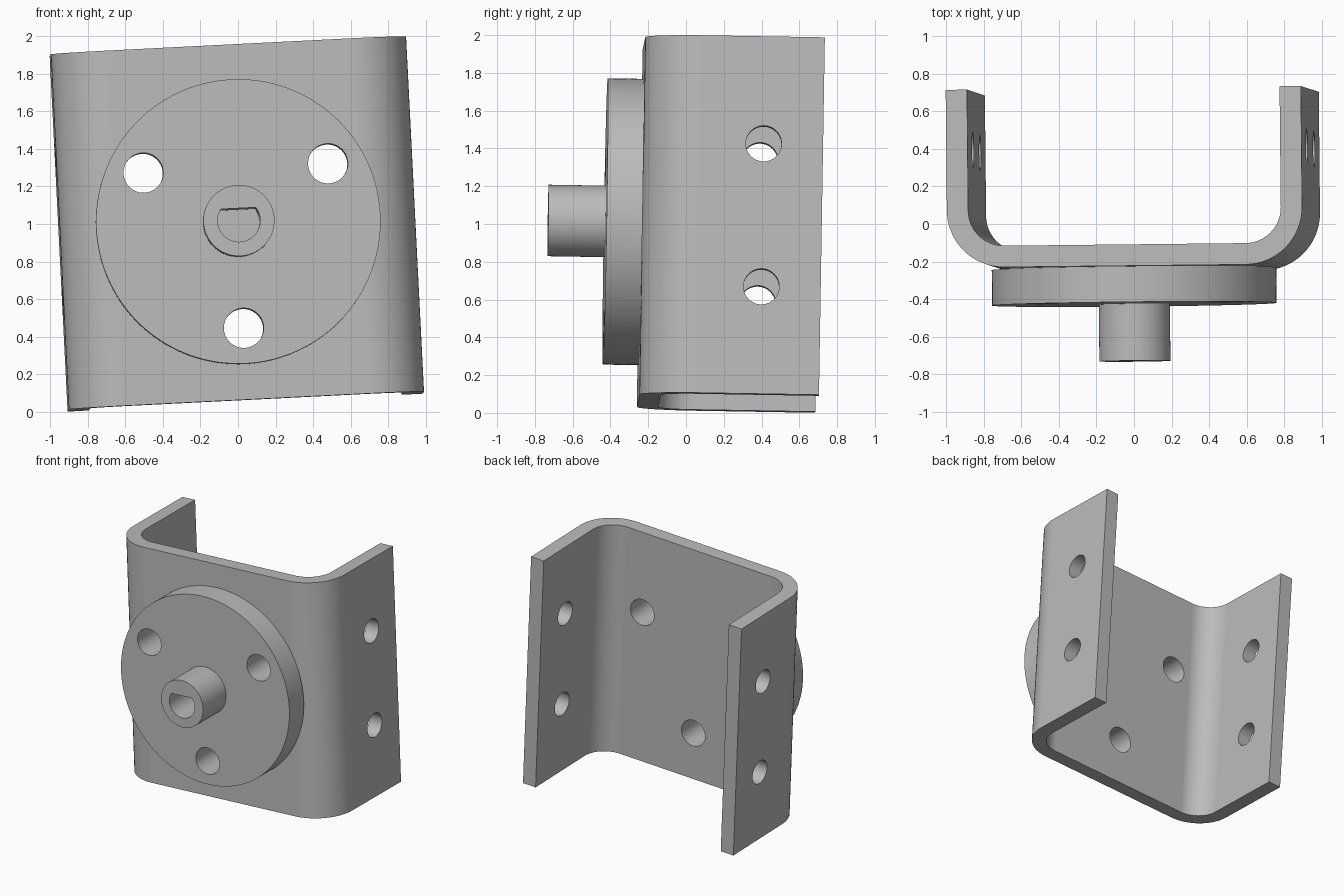
import bpy
import bmesh
from math import cos, sin, pi, radians
from mathutils import Matrix, Euler

if "Cube" in bpy.data.objects:
    bpy.data.objects.remove(bpy.data.objects["Cube"])

S = 0.01895  # size of one design unit
PLACE = (Matrix.Translation((0, -0.238, 1.0105))
         @ Euler((radians(-0.97), radians(-2.88), radians(0.62))).to_matrix().to_4x4()
         @ Matrix.Scale(S, 4))

grey = bpy.data.materials.new("machined grey")
grey.use_nodes = True
colour = (0.5, 0.5, 0.5, 1)
grey.diffuse_color = colour
grey.node_tree.nodes["Principled BSDF"].inputs["Base Color"].default_value = colour


def arc(cx, cy, r, start, end, steps):
    """Points along an arc, angles in degrees."""
    angles = [radians(start + (end - start) * i / steps) for i in range(steps + 1)]
    return [(cx + r * cos(a), cy + r * sin(a)) for a in angles]


def prism(name, points, axis, low, high):
    """Extrude a flat outline along an axis between two heights."""
    to_3d = {"X": lambda u, v, h: (h, u, v),
             "Y": lambda u, v, h: (u, h, v),
             "Z": lambda u, v, h: (u, v, h)}[axis]
    bm = bmesh.new()
    base = bm.faces.new([bm.verts.new(to_3d(u, v, low)) for u, v in points])
    new = bmesh.ops.extrude_face_region(bm, geom=[base])["geom"]
    verts = [e for e in new if isinstance(e, bmesh.types.BMVert)]
    bmesh.ops.translate(bm, verts=verts, vec=to_3d(0, 0, high - low))
    bmesh.ops.recalc_face_normals(bm, faces=bm.faces)
    mesh = bpy.data.meshes.new(name)
    bm.to_mesh(mesh)
    bm.free()
    mesh.materials.append(grey)
    obj = bpy.data.objects.new(name, mesh)
    bpy.context.collection.objects.link(obj)
    return obj


def rod(name, u, v, r, axis, low, high, sides=48):
    return prism(name, arc(u, v, r, 0, 360, sides)[:-1], axis, low, high)


def cut(obj, cutters):
    """Subtract the cutters and bake the result."""
    for c in cutters:
        mod = obj.modifiers.new("cut", "BOOLEAN")
        mod.operation, mod.solver, mod.object = "DIFFERENCE", "EXACT", c
    bpy.context.view_layer.update()
    graph = bpy.context.evaluated_depsgraph_get()
    mesh = bpy.data.meshes.new_from_object(obj.evaluated_get(graph))
    obj.modifiers.clear()
    obj.data = mesh


# U-shaped bracket: half outline mirrored to the other side
W, D, T, R_IN = 50, 50, 6, 10
R_OUT = R_IN + T
outer = [(W, D)] + arc(W - R_OUT, R_OUT, R_OUT, 0, -90, 16)
inner = arc(W - R_OUT, R_OUT, R_IN, -90, 0, 16) + [(W - T, D)]
left_out = [(-x, y) for x, y in reversed(outer)]
left_in = [(-x, y) for x, y in reversed(inner)]
bracket = prism("bracket", outer + left_out + left_in + inner, "Z", -W, W)

# Round flange plate and hollow shaft
flange = rod("flange_disc", 0, 0, 40, "Y", -10, 0, 128)
shaft = rod("shaft", 0, 0, 10, "Y", -26, -10, 64)

# Three bolt holes through flange and bracket
bolts = []
for k in range(3):
    a = radians(30 + 120 * k)
    bolts.append(rod("bolt_cutter", 30 * cos(a), 30 * sin(a), 5.6, "Y", -15, 12))
# Two cross holes through both arms
sides = [rod("side_cutter", 33.4, z, 5, "X", -70, 70) for z in (-20, 20)]
# Blind bore with one flat side
bore = prism("bore_cutter", arc(0, 0, 6, 145, 395, 40), "Y", -30, -0.3)

cut(bracket, bolts + sides)
cut(flange, bolts + [bore])
cut(shaft, [bore])
for c in bolts + sides + [bore]:
    bpy.data.objects.remove(c)

# Tilt into place and smooth the curved faces
for obj in (bracket, flange, shaft):
    obj.data.transform(PLACE)
    bpy.ops.object.select_all(action="DESELECT")
    obj.select_set(True)
    bpy.context.view_layer.objects.active = obj
    bpy.ops.object.shade_smooth_by_angle(angle=radians(30))
    mod = obj.modifiers.new("even shading", "WEIGHTED_NORMAL")
    mod.keep_sharp = True
